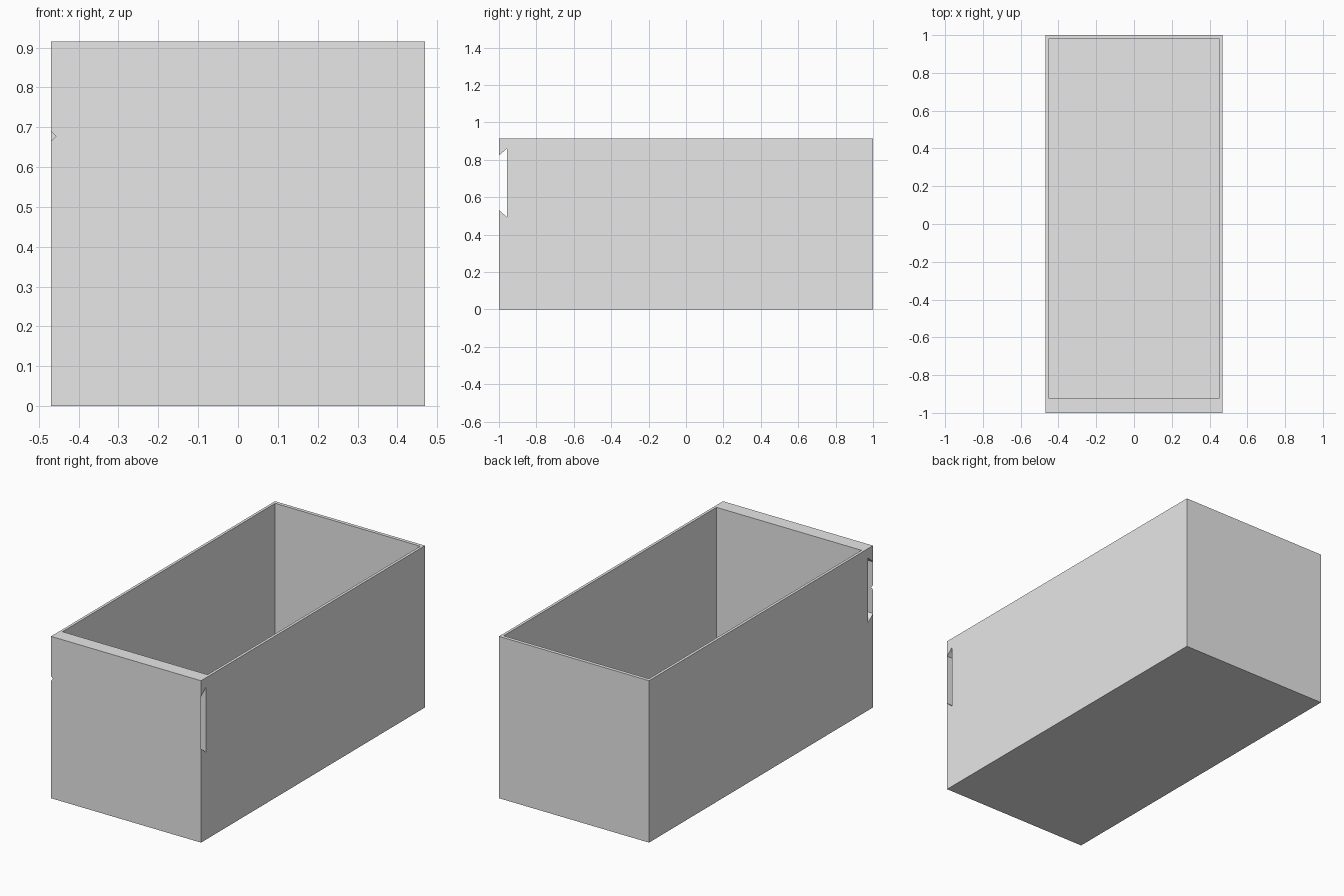
import bpy, bmesh

if "Cube" in bpy.data.objects:
    bpy.data.objects.remove(bpy.data.objects["Cube"])

grey = bpy.data.materials.new("plain grey")
grey.diffuse_color = (0.8, 0.8, 0.8, 1)
grey.use_nodes = True
grey.node_tree.nodes["Principled BSDF"].inputs["Base Color"].default_value = grey.diffuse_color

# overall half width, half length, height
HW, HL, H = 0.469, 1.0, 0.915
FLOOR = 0.02


def add_object(name, bm):
    mesh = bpy.data.meshes.new(name)
    bm.to_mesh(mesh)
    bm.free()
    obj = bpy.data.objects.new(name, mesh)
    bpy.context.collection.objects.link(obj)
    mesh.materials.append(grey)
    return obj


def prism_x(name, profile, x0, x1):
    """Extrude a (y, z) profile along x."""
    bm = bmesh.new()
    face = bm.faces.new([bm.verts.new((x0, y, z)) for y, z in profile])
    ext = bmesh.ops.extrude_face_region(bm, geom=[face])
    verts = [v for v in ext["geom"] if isinstance(v, bmesh.types.BMVert)]
    bmesh.ops.translate(bm, vec=(x1 - x0, 0, 0), verts=verts)
    bmesh.ops.recalc_face_normals(bm, faces=bm.faces)
    return add_object(name, bm)


def rect(y0, y1, z0, z1):
    return [(y0, z0), (y1, z0), (y1, z1), (y0, z1)]


def cut(target, cutter):
    mod = target.modifiers.new("cut", "BOOLEAN")
    mod.operation = "DIFFERENCE"
    mod.solver = "EXACT"
    mod.object = cutter
    cutter.hide_render = True
    cutter.hide_viewport = True


# open box with a thick front wall
box = prism_x("box_body", rect(-HL, HL, 0, H), -HW, HW)
cut(box, prism_x("cavity_cutter", rect(-0.92, 0.98, FLOOR, H + 0.1), -0.4535, 0.4535))

# dovetail slot running across the front wall
MID, NARROW, WIDE, DEPTH = 0.6775, 0.146, 0.183, 0.043
over = 0.01
lip = NARROW - over * (WIDE - NARROW) / DEPTH
slot = [(-HL - over, MID - lip), (-HL + DEPTH, MID - WIDE),
        (-HL + DEPTH, MID + WIDE), (-HL - over, MID + lip)]
cut(box, prism_x("slot_cutter", slot, -HW - 0.1, HW + 0.1))

# thin skin closing the slot at the front, with a small notch on the left edge
bm = bmesh.new()
n = 0.012
outline = [(-HW, MID - NARROW), (HW, MID - NARROW), (HW, MID + NARROW),
           (-HW, MID + NARROW), (-HW, MID + n), (-HW + n, MID), (-HW, MID - n)]
bm.faces.new([bm.verts.new((x, -HL, z)) for x, z in outline])
add_object("front_skin", bm)
